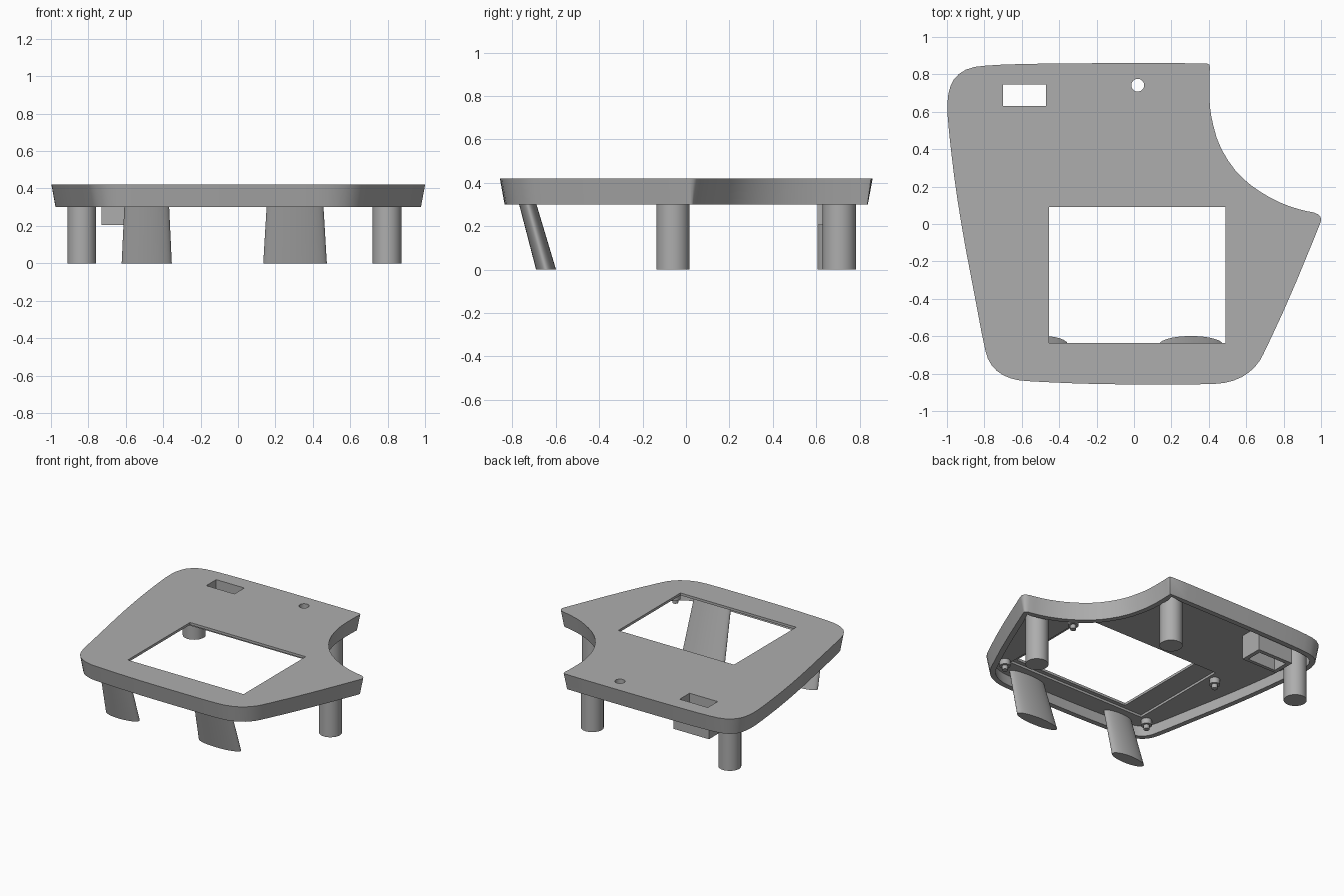
import bpy, bmesh, math
from mathutils import Vector, Matrix

if "Cube" in bpy.data.objects:
    bpy.data.objects.remove(bpy.data.objects["Cube"], do_unlink=True)

grey = bpy.data.materials.new("plain grey")
grey.use_nodes = True
colour = (0.42, 0.42, 0.42, 1)
grey.diffuse_color = colour
grey.node_tree.nodes["Principled BSDF"].inputs["Base Color"].default_value = colour

TOP, RIM, UNDER = 0.42, 0.30, 0.385


def finish(name, bm):
    bmesh.ops.remove_doubles(bm, verts=bm.verts, dist=1e-5)
    bmesh.ops.recalc_face_normals(bm, faces=bm.faces)
    mesh = bpy.data.meshes.new(name)
    bm.to_mesh(mesh)
    bm.free()
    mesh.materials.append(grey)
    obj = bpy.data.objects.new(name, mesh)
    bpy.context.collection.objects.link(obj)
    return obj


def box(name, x0, x1, y0, y1, z0, z1):
    bm = bmesh.new()
    size = Matrix.Diagonal((x1 - x0, y1 - y0, z1 - z0, 1))
    centre = Matrix.Translation(((x0 + x1) / 2, (y0 + y1) / 2, (z0 + z1) / 2))
    bmesh.ops.create_cube(bm, size=1, matrix=centre @ size)
    return finish(name, bm)


def loft(name, sections, sides=40):
    """Stack of ellipses, each (x, y, z, half width, half depth), capped at both ends."""
    bm = bmesh.new()
    rings = []
    for x, y, z, a, b in sections:
        angles = [math.tau * i / sides for i in range(sides)]
        rings.append([bm.verts.new((x + a * math.cos(t), y + b * math.sin(t), z)) for t in angles])
    skin(bm, rings)
    return finish(name, bm)


def skin(bm, rings):
    for low, high in zip(rings, rings[1:]):
        for i in range(len(low)):
            j = (i + 1) % len(low)
            bm.faces.new((low[i], low[j], high[j], high[i]))
    bm.faces.new(rings[0])
    bm.faces.new(rings[-1])


def cut(obj, cutter):
    cutter.hide_render = True
    mod = obj.modifiers.new("cut", 'BOOLEAN')
    mod.operation, mod.solver, mod.object = 'DIFFERENCE', 'EXACT', cutter
    bpy.context.view_layer.objects.active = obj
    bpy.ops.object.modifier_apply(modifier=mod.name)
    bpy.data.objects.remove(cutter, do_unlink=True)


def round_off(points):
    """One corner cutting pass over a closed outline."""
    out = []
    for p, q in zip(points, points[1:] + points[:1]):
        out += [p.lerp(q, 0.25), p.lerp(q, 0.75)]
    return out


def inset(points, dist):
    """Offset a counterclockwise outline inward, collapsing edges that flip."""
    n = len(points)
    out = []
    for i in range(n):
        a = (points[i] - points[i - 1]).normalized()
        b = (points[(i + 1) % n] - points[i]).normalized()
        na, nb = Vector((-a.y, a.x)), Vector((-b.y, b.x))
        out.append(points[i] + (na + nb) * dist / (1 + na.dot(nb)))
    for _ in range(12):
        for i in range(n):
            j = (i + 1) % n
            if (out[j] - out[i]).dot(points[j] - points[i]) < 0:
                out[i] = out[j] = (out[i] + out[j]) / 2
    return out


# Housing outline, counterclockwise from the back left corner
outline = [Vector(p) for p in (
    (.385, .86), (-.2, .86), (-.55, .857), (-.76, .85), (-.88, .837), (-.955, .79),
    (-.99, .72), (-1.0, .62), (-.985, .45), (-.955, .2), (-.91, -.08), (-.86, -.34),
    (-.80, -.66), (-.775, -.74), (-.72, -.80), (-.64, -.833), (-.55, -.842), (-.25, -.855),
    (0, -.858), (.4, -.858), (.51, -.847), (.6, -.808), (.665, -.745), (.70, -.68),
    (.83, -.4), (.993, -.005), (1.003, .03), (.98, .058), (.9, .073), (.8, .105),
    (.7, .155), (.6, .225), (.52, .31), (.45, .43), (.415, .56), (.403, .65),
    (.403, .8), (.408, .85))]
outline = round_off(outline)

# Housing: tapered skirt, open underneath
bm = bmesh.new()
layers = ((0, TOP), (0.022, RIM), (0.06, RIM), (0.046, UNDER))
rings = [[bm.verts.new((p.x, p.y, z)) for p in (inset(outline, d) if d else outline)]
         for d, z in layers]
skin(bm, rings)
housing = finish("housing", bm)

# Screen pocket, screen window, connector slot and cable hole
SLOT = (-.70, -.47, .63, .745)
cut(housing, box("pocket_cutter", -.62, .52, -.665, .11, .33, .402))
cut(housing, box("window_cutter", -.455, .49, -.635, .09, .3, .5))
cut(housing, box("slot_cutter", *SLOT, .3, .5))
cut(housing, loft("hole_cutter", [(.02, .742, .3, .034, .034), (.02, .742, .5, .034, .034)]))

# Sleeve below the slot
sleeve = box("slot_sleeve", -.73, -.44, .605, .775, .205, .40)
cut(sleeve, box("sleeve_cutter", *SLOT, .1, .5))

parts = [housing, sleeve]

# Round legs
R = 0.077
for name, x, y in (("left_leg", .797, -.06), ("back_left_leg", .27, .707),
                   ("back_right_leg", -.835, .682)):
    parts.append(loft(name, [(x, y, 0, R, R), (x, y, .4, R, R)]))

# Flat oval front legs, leaning forward and narrowing towards the top
for name, x, half in (("front_left_leg", .305, .17), ("front_right_leg", -.488, .134)):
    parts.append(loft(name, [(x, -.645, 0, half, .046),
                             (x, -.757, .4, half * .86, .038)]))

# Screw posts around the screen
for side, x in (("left", .56), ("right", -.675)):
    for end, y in (("front", -.675), ("back", .035)):
        parts.append(loft(f"{end}_{side}_screw_post", [
            (x, y, .315, .02, .02), (x, y, .345, .02, .02),
            (x, y, .345, .036, .036), (x, y, .4, .036, .036)], 20))

# Smooth curves, crisp edges
for obj in bpy.context.selected_objects:
    obj.select_set(False)
for obj in parts:
    obj.select_set(True)
bpy.context.view_layer.objects.active = housing
bpy.ops.object.shade_smooth_by_angle(angle=math.radians(35))
